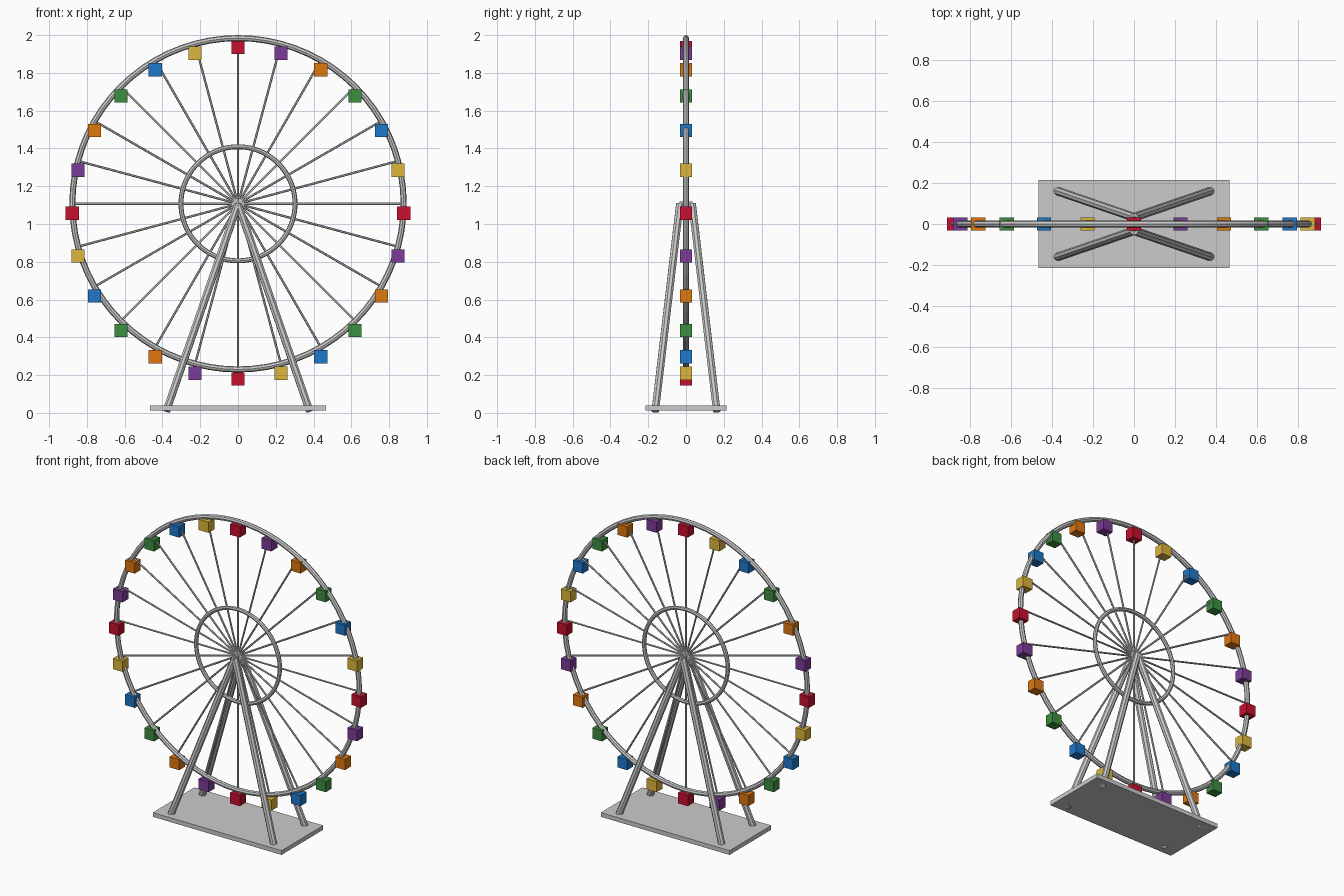
import bpy
from math import pi, sin, cos
from mathutils import Vector

if "Cube" in bpy.data.objects:
    bpy.data.objects.remove(bpy.data.objects["Cube"])

HUB = Vector((0, 0, 1.107))
RIM_R = 0.877
COUNT = 24


def linear(hex_code):
    rgb = [int(hex_code[i:i + 2], 16) / 255 for i in (0, 2, 4)]
    return [((c + 0.055) / 1.055) ** 2.4 for c in rgb] + [1]


def material(name, hex_code):
    mat = bpy.data.materials.new(name)
    mat.diffuse_color = linear(hex_code)
    mat.use_nodes = True
    mat.node_tree.nodes["Principled BSDF"].inputs["Base Color"].default_value = mat.diffuse_color
    return mat


def box(name, centre, size, mat=None):
    bpy.ops.mesh.primitive_cube_add(size=1, location=centre)
    ob = bpy.context.object
    ob.name = name
    ob.scale = size
    if mat:
        ob.data.materials.append(mat)
    return ob


def rod(name, a, b, radius, sides):
    a, b = Vector(a), Vector(b)
    d = b - a
    bpy.ops.mesh.primitive_cylinder_add(vertices=sides, radius=radius,
                                        depth=d.length, location=(a + b) / 2)
    ob = bpy.context.object
    ob.name = name
    ob.rotation_euler = d.to_track_quat('Z', 'Y').to_euler()
    return ob


def ring(name, major, minor):
    bpy.ops.mesh.primitive_torus_add(major_radius=major, minor_radius=minor,
                                     major_segments=72, minor_segments=8,
                                     location=HUB, rotation=(pi / 2, 0, 0))
    bpy.context.object.name = name


# Base plate
box("base_plate", (0, 0, 0.026), (0.93, 0.43, 0.028))

# Four splayed legs meeting at the axle
for sy, side in ((-1, "front"), (1, "back")):
    for sx, hand in ((-1, "left"), (1, "right")):
        rod(f"{side}_{hand}_leg", (sx * 0.38, sy * 0.163, 0.008),
            (0, sy * 0.033, 1.105), 0.021, 8)

# Axle between the leg tops
rod("axle", (0, -0.035, HUB.z), (0, 0.035, HUB.z), 0.012, 8)

# Outer rim and inner ring
ring("outer_rim", RIM_R, 0.016)
ring("inner_ring", 0.302, 0.013)

# Spokes, with a cabin hanging just below each spoke end
colours = [material(n, h) for n, h in (
    ("red", "C8102E"), ("purple", "7D3C98"), ("orange", "E07810"),
    ("green", "3C9040"), ("blue", "1F78C8"), ("yellow", "DDB63C"))]
for i in range(COUNT):
    a = 2 * pi * i / COUNT
    tip = HUB + RIM_R * Vector((sin(a), 0, cos(a)))
    rod(f"spoke_{i + 1}", HUB, tip, 0.006, 6)
    box(f"cabin_{i + 1}", tip - Vector((0, 0, 0.05)), (0.07, 0.062, 0.07),
        colours[i % 6])
